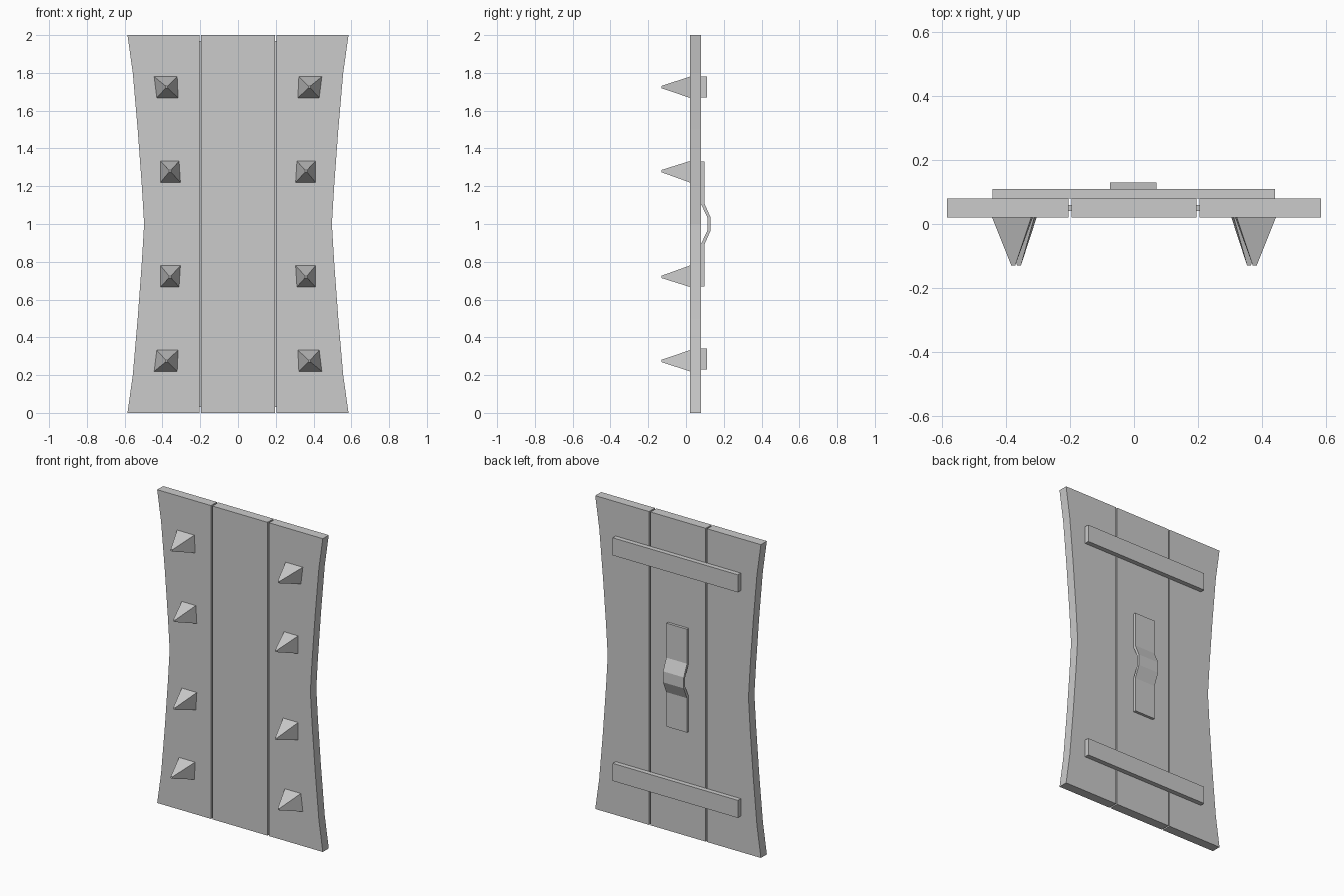
import bpy

# Remove the default cube
cube = bpy.data.objects.get("Cube")
if cube:
    bpy.data.objects.remove(cube, do_unlink=True)

# Single plain grey
grey = bpy.data.materials.new("plain_grey")
grey.use_nodes = True
colour = (0.6, 0.6, 0.6, 1)
grey.diffuse_color = colour
grey.node_tree.nodes["Principled BSDF"].inputs["Base Color"].default_value = colour

FRONT, BACK = 0.02, 0.08
GAP = 0.005


def loft(name, first, second):
    """Solid joining two matching outlines."""
    n = len(first)
    faces = [tuple(range(n)), tuple(reversed(range(n, 2 * n)))]
    faces += [(i, i + n, (i + 1) % n + n, (i + 1) % n) for i in range(n)]
    mesh = bpy.data.meshes.new(name)
    mesh.from_pydata(first + second, [], faces)
    mesh.validate()
    mesh.materials.append(grey)
    obj = bpy.data.objects.new(name, mesh)
    bpy.context.collection.objects.link(obj)
    # Consistent outward normals
    bpy.context.view_layer.objects.active = obj
    obj.select_set(True)
    bpy.ops.object.mode_set(mode='EDIT')
    bpy.ops.mesh.select_all(action='SELECT')
    bpy.ops.mesh.normals_make_consistent(inside=False)
    bpy.ops.object.mode_set(mode='OBJECT')
    obj.select_set(False)
    return obj


def slab(name, outline, y0, y1):
    """Extrude an x-z outline from y0 to y1."""
    return loft(name, [(x, y0, z) for x, z in outline],
                [(x, y1, z) for x, z in outline])


def box(name, x0, x1, y0, y1, z0, z1):
    return slab(name, [(x0, z0), (x1, z0), (x1, z1), (x0, z1)], y0, y1)


# Planks: straight centre, side planks with a waisted outer edge
box("centre_plank", -0.2 + GAP, 0.2 - GAP, FRONT, BACK, 0, 2)
upper_edge = [(0.497, 1.0), (0.509, 1.2), (0.531, 1.5), (0.557, 1.8), (0.585, 2.0)]
edge = [(x, 2 - z) for x, z in reversed(upper_edge[1:])] + upper_edge

# Spike base corners (x, z) and tip (x, z) on the upper left
spikes = {
    "outer": ([(0.317, 1.668), (0.43, 1.668), (0.444, 1.78), (0.322, 1.78)], (0.378, 1.725)),
    "inner": ([(0.305, 1.22), (0.411, 1.22), (0.411, 1.333), (0.312, 1.333)], (0.36, 1.28)),
}
TIP = 0.006

for side, s in (("left", 1), ("right", -1)):
    outline = [(s * x, z) for x, z in [(0.2 + GAP, 0)] + edge + [(0.2 + GAP, 2)]]
    slab(side + "_plank", outline, FRONT, BACK)

    # Recessed strip that closes the seam
    x = s * 0.2
    box(side + "_seam_strip", x - GAP, x + GAP, 0.04, 0.06, 0.03, 1.97)

    # Front spikes, mirrored across the middle height
    for kind, (base, (tx, tz)) in spikes.items():
        tip = [(tx - TIP, tz - TIP), (tx + TIP, tz - TIP),
               (tx + TIP, tz + TIP), (tx - TIP, tz + TIP)]
        for level in ("upper", "lower"):
            def place(pts, y):
                return [(s * px, y, pz if level == "upper" else 2 - pz) for px, pz in pts]
            loft(f"{side}_{level}_{kind}_spike", place(base, FRONT), place(tip, -0.13))

# Back battens
for level, z in (("upper", 1.725), ("lower", 0.285)):
    box(level + "_batten", -0.443, 0.441, BACK, 0.11, z - 0.056, z + 0.056)

# Bent strap handle: back and front faces of its side profile (y, z)
outer = [(0.097, 0.67), (0.097, 0.89), (0.13, 0.965)]
inner = [(0.08, 0.67), (0.08, 0.895), (0.115, 0.97)]
outer += [(y, 2 - z) for y, z in reversed(outer)]
inner += [(y, 2 - z) for y, z in reversed(inner)]
profile = outer + inner[::-1]
loft("strap_handle", [(-0.075, y, z) for y, z in profile],
     [(0.071, y, z) for y, z in profile])
